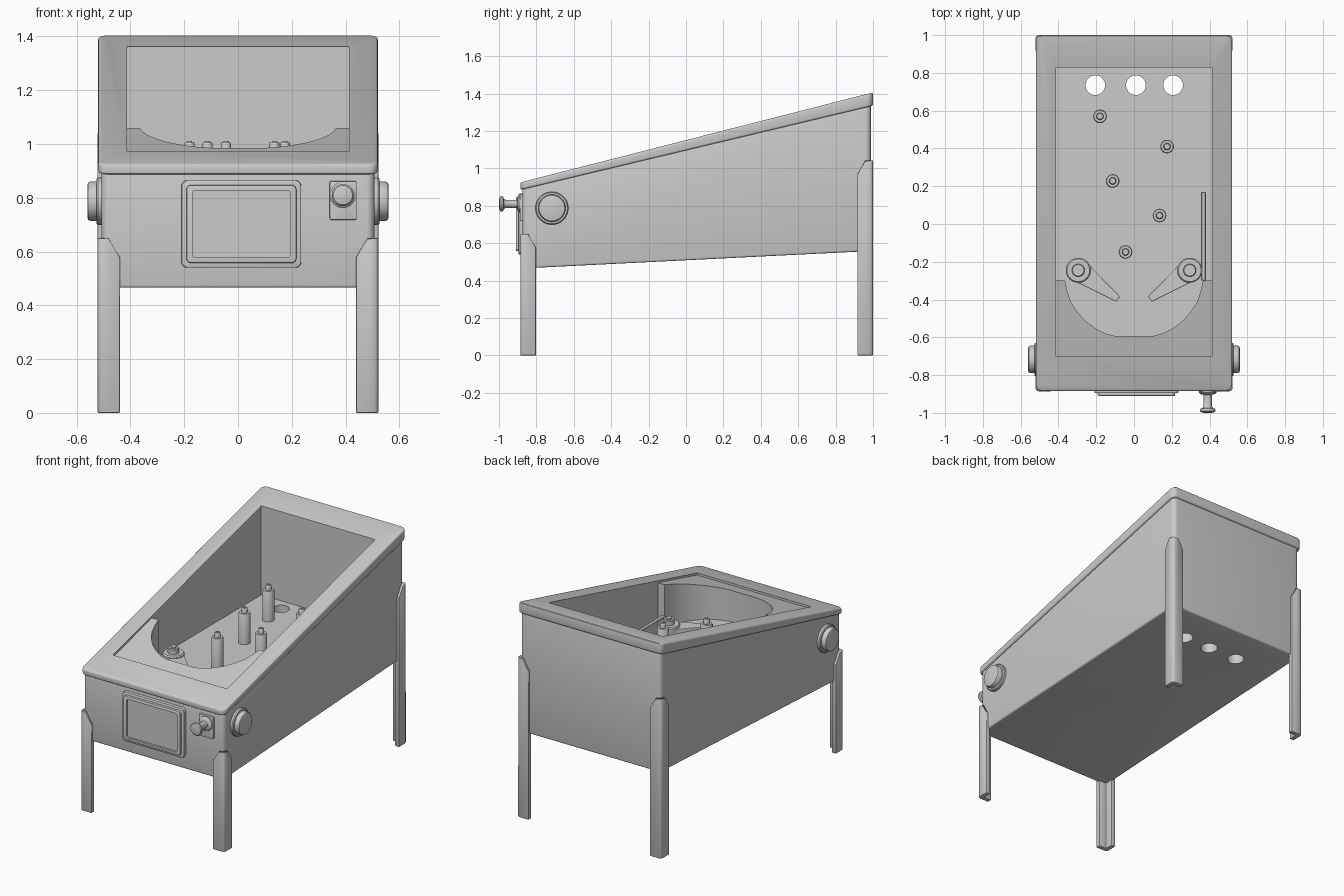
import bpy, bmesh, math
from mathutils import Matrix

if "Cube" in bpy.data.objects:
    bpy.data.objects.remove(bpy.data.objects["Cube"])


def finish(name, bm, angle=35):
    bmesh.ops.recalc_face_normals(bm, faces=bm.faces)
    me = bpy.data.meshes.new(name)
    bm.to_mesh(me)
    bm.free()
    ob = bpy.data.objects.new(name, me)
    bpy.context.collection.objects.link(ob)
    return ob


def activate(ob):
    bpy.ops.object.select_all(action='DESELECT')
    ob.select_set(True)
    bpy.context.view_layer.objects.active = ob


def smooth(ob):
    activate(ob)
    bpy.ops.object.shade_smooth_by_angle(angle=math.radians(35))
    return ob


def bevel(ob, width, segments=3):
    m = ob.modifiers.new("bevel", 'BEVEL')
    m.width, m.segments, m.limit_method = width, segments, 'ANGLE'
    m.angle_limit = math.radians(40)
    activate(ob)
    bpy.ops.object.modifier_apply(modifier=m.name)
    return ob


def cut(ob, cutter):
    m = ob.modifiers.new("cut", 'BOOLEAN')
    m.operation, m.object, m.solver = 'DIFFERENCE', cutter, 'EXACT'
    activate(ob)
    bpy.ops.object.modifier_apply(modifier=m.name)
    bpy.data.objects.remove(cutter)


def slab(name, outline, bottom, top):
    """Plan outline raised between two height functions of (x, y)."""
    bm = bmesh.new()
    lo = [bm.verts.new((x, y, bottom(x, y))) for x, y in outline]
    hi = [bm.verts.new((x, y, top(x, y))) for x, y in outline]
    bm.faces.new(lo)
    bm.faces.new(hi)
    n = len(lo)
    for i in range(n):
        j = (i + 1) % n
        bm.faces.new((lo[i], lo[j], hi[j], hi[i]))
    return finish(name, bm)


def rounded(x0, x1, y0, y1, r, n=6):
    pts = []
    for cx, cy, a in ((x1-r, y1-r, 0), (x0+r, y1-r, 90), (x0+r, y0+r, 180), (x1-r, y0+r, 270)):
        for i in range(n + 1):
            t = math.radians(a + 90 * i / n)
            pts.append((cx + r*math.cos(t), cy + r*math.sin(t)))
    return pts


def rect(x0, x1, y0, y1):
    return [(x0, y0), (x1, y0), (x1, y1), (x0, y1)]


def flat(z):
    return lambda x, y: z


def line(y0, z0, y1, z1):
    return lambda x, y: z0 + (y - y0) * (z1 - z0) / (y1 - y0)


def lathe(name, profile, loc, rot=None, n=32):
    """Closed turned part: profile of (radius, height) about local z."""
    bm = bmesh.new()
    rings = [[bm.verts.new((r*math.cos(2*math.pi*k/n), r*math.sin(2*math.pi*k/n), h))
              for k in range(n)] for r, h in profile]
    for a, b in zip(rings, rings[1:]):
        for k in range(n):
            bm.faces.new((a[k], a[(k+1) % n], b[(k+1) % n], b[k]))
    bm.faces.new(rings[0])
    bm.faces.new(rings[-1])
    bm.transform(Matrix.Translation(loc) @ (rot or Matrix()))
    return smooth(finish(name, bm))


def front_plate(name, x0, x1, z0, z1, y0, y1, r):
    """Rounded plate standing in the front face, from y0 (back) to y1."""
    ob = slab(name, rounded(x0, x1, z0, z1, r), flat(-y0), flat(-y1))
    ob.data.transform(Matrix.Rotation(math.pi/2, 4, 'X'))
    return ob


FLOOR = 0.78
rim_top = line(-0.885, 0.925, 1.0, 1.406)
rim_low = line(-0.885, 0.885, 1.0, 1.335)

# Cabinet: sloped box with an open well and three through holes
cabinet = slab("cabinet", rounded(-0.507, 0.507, -0.875, 0.988, 0.03),
               line(-0.875, 0.465, 0.988, 0.558), lambda x, y: rim_low(x, y) + 0.01)
bevel(cabinet, 0.01)
cut(cabinet, slab("well_cutter", rect(-0.412, 0.412, -0.702, 0.828), flat(FLOOR), flat(2)))
for x in (-0.205, 0.01, 0.207):
    cut(cabinet, lathe("hole_cutter", [(0.052, 0.3), (0.052, 1)], (x, 0.735, 0)))
smooth(cabinet)

# Top frame around the opening
frame = slab("top_frame", rounded(-0.52, 0.52, -0.885, 1.0, 0.035), rim_low, rim_top)
bevel(frame, 0.01)
cut(frame, slab("opening_cutter", rect(-0.412, 0.412, -0.702, 0.828), flat(0.3), flat(2)))
smooth(frame)

# Apron with curved drain edge, just below the frame top
half = [(0.365, -0.3), (0.355, -0.35), (0.335, -0.41), (0.30, -0.465), (0.255, -0.515),
        (0.20, -0.555), (0.15, -0.58), (0.10, -0.593)]
edge = half + [(-x, y) for x, y in reversed(half)]
smooth(slab("apron", [(-0.412, -0.702), (0.412, -0.702), (0.412, -0.3)] + edge + [(-0.412, -0.3)],
            flat(FLOOR - 0.01), lambda x, y: rim_top(x, y) - 0.014))

# Playfield posts
for x, y in ((-0.18, 0.57), (0.175, 0.41), (-0.113, 0.228), (0.135, 0.045), (-0.045, -0.148)):
    lathe("post", [(0.036, -0.01), (0.036, 0.19), (0.032, 0.197), (0.019, 0.197),
                   (0.019, 0.222), (0.015, 0.228), (0.009, 0.228), (0.009, 0.232)],
          (x, y, FLOOR), n=24)

# Lane guide
bevel(slab("lane_guide", rect(0.356, 0.38, -0.3, 0.17), flat(FLOOR - 0.01), flat(FLOOR + 0.08)), 0.003, 1)

# Flippers and side buttons, one per side
for s in (-1, 1):
    lathe("flipper_hub", [(0.066, -0.01), (0.066, 0.06), (0.06, 0.068), (0.034, 0.068),
                          (0.034, 0.095), (0.03, 0.1), (0.018, 0.1), (0.018, 0.107)],
          (s*0.295, -0.245, FLOOR))
    arm = [(0.235, -0.22), (0.075, -0.383), (0.093, -0.412), (0.30, -0.31)]
    bevel(slab("flipper_arm", [(s*x, y) for x, y in arm], flat(FLOOR + 0.01), flat(FLOOR + 0.055)), 0.004, 2)
    lathe("side_button", [(0.088, -0.01), (0.088, 0.018), (0.083, 0.024), (0.073, 0.024),
                          (0.073, 0.047), (0.069, 0.054), (0.06, 0.057)],
          (s*0.503, -0.717, 0.787), Matrix.Rotation(s*math.pi/2, 4, 'Y'), 40)

# Angle-section legs wrapping the corners
T = 0.03
section = [(0, .083), (0, .042), (0, .018), (.005, .005), (.018, 0), (.042, 0), (.083, 0),
           (.083, T), (.042, T), (T, T), (T, .042), (T, .083)]
for s in (-1, 1):
    for name, yc, d, height in (("front_leg", -0.886, 1, 0.65), ("back_leg", 1.0, -1, 1.042)):
        def leg_top(x, y):
            reach = max(0.522 - abs(x), abs(y - yc))
            return height - 1.75 * max(0, reach - 0.042)
        leg = slab(name, [(s*(0.522 - a), yc + d*b) for a, b in section], flat(0), leg_top)
        smooth(bevel(leg, 0.004, 2))

# Coin door: base plate, raised frame with recess, inner panel
smooth(bevel(front_plate("door_plate", -0.21, 0.235, 0.54, 0.865, -0.86, -0.895, 0.022), 0.005, 2))
door = bevel(front_plate("door_frame", -0.192, 0.217, 0.557, 0.848, -0.885, -0.91, 0.018), 0.005, 2)
cut(door, front_plate("door_cutter", -0.17, 0.195, 0.577, 0.828, -0.897, -0.95, 0.012))
smooth(door)

# Plunger: mounting plate, collar, rod and knob
smooth(bevel(front_plate("plunger_plate", 0.341, 0.441, 0.718, 0.862, -0.86, -0.888, 0.006), 0.003, 2))
lathe("plunger", [(0.047, 0.0), (0.047, 0.013), (0.04, 0.02), (0.022, 0.024), (0.022, 0.085),
                  (0.028, 0.094), (0.039, 0.098), (0.041, 0.103), (0.041, 0.11),
                  (0.036, 0.116), (0.02, 0.12)],
      (0.39, -0.88, 0.81), Matrix.Rotation(math.pi/2, 4, 'X'))
